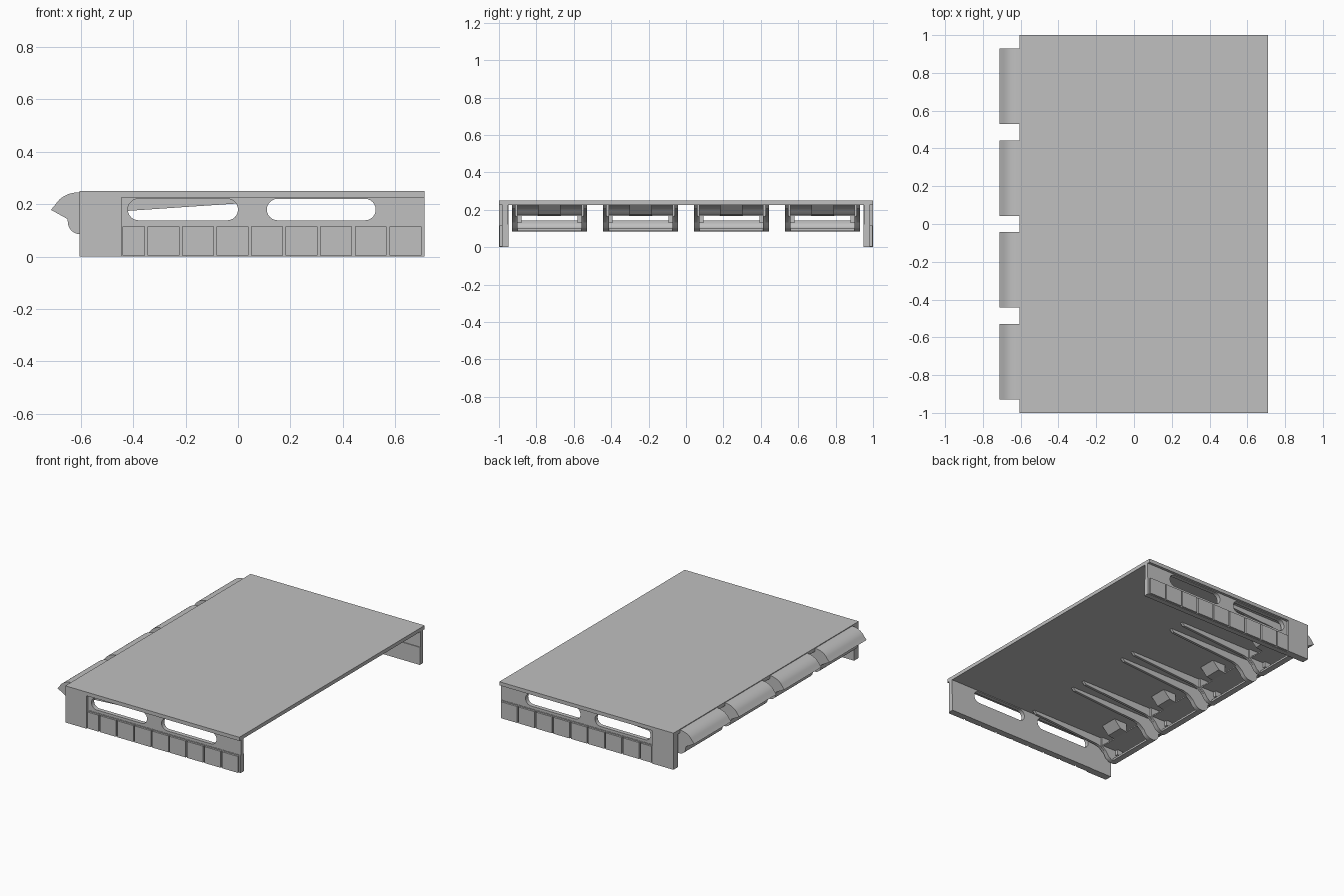
import bpy, math

if "Cube" in bpy.data.objects:
    bpy.data.objects.remove(bpy.data.objects["Cube"])

gray = bpy.data.materials.new("light_gray")
gray.diffuse_color = (0.53, 0.53, 0.53, 1)
gray.use_nodes = True
gray.node_tree.nodes["Principled BSDF"].inputs["Base Color"].default_value = gray.diffuse_color


def prism(name, loops, y0, y1):
    """Extrude x-z loops (outline first, then holes) from y0 to y1."""
    cu = bpy.data.curves.new(name, 'CURVE')
    cu.dimensions = '2D'
    cu.fill_mode = 'BOTH'
    cu.extrude = abs(y1 - y0) / 2
    for loop in loops:
        sp = cu.splines.new('POLY')
        sp.points.add(len(loop) - 1)
        for p, (x, z) in zip(sp.points, loop):
            p.co = (x, z, 0, 1)
        sp.use_cyclic_u = True
        sp.use_smooth = False
    ob = bpy.data.objects.new(name, cu)
    ob.rotation_euler.x = math.pi / 2
    ob.location.y = (y0 + y1) / 2
    bpy.context.collection.objects.link(ob)
    bpy.ops.object.select_all(action='DESELECT')
    ob.select_set(True)
    bpy.context.view_layer.objects.active = ob
    bpy.ops.object.convert(target='MESH')
    ob = bpy.context.object
    ob.data.materials.clear()
    ob.data.materials.append(gray)
    bpy.ops.object.shade_smooth_by_angle(angle=math.radians(30))
    return ob


def rect(x0, x1, z0, z1):
    return [(x0, z0), (x1, z0), (x1, z1), (x0, z1)]


def arc(cx, cz, rx, rz, a0, a1, n=8):
    return [(cx + rx * math.cos(math.radians(a0 + (a1 - a0) * i / n)),
             cz + rz * math.sin(math.radians(a0 + (a1 - a0) * i / n))) for i in range(n + 1)]


def slot(x0, x1, z0, z1):
    r, cz = (z1 - z0) / 2, (z0 + z1) / 2
    return arc(x1 - r, cz, r, r, -90, 90, 12) + arc(x0 + r, cz, r, r, 90, 270, 12)


L, R, TOP, DECK = -0.605, 0.71, 0.25, 0.225
BLOCK = -0.445

# Deck of three flush panels
for i in range(3):
    prism("deck_panel", [rect(L, R, DECK, TOP)], -1 + i * 2 / 3, -1 + (i + 1) * 2 / 3)

# Side walls
for s in (-1, 1):
    prism("wall_end_block", [rect(L, BLOCK, 0, DECK)], s * 0.95, s)
    prism("wall_slotted_web", [rect(BLOCK, R, 0.12, DECK),
          slot(-0.42, 0.0, 0.138, 0.22), slot(0.11, 0.525, 0.138, 0.22)], s * 0.953, s * 0.982)
    prism("wall_lower_web", [rect(BLOCK, R, 0, 0.12)], s * 0.948, s * 0.985)
    prism("wall_top_rim", [rect(BLOCK, R, 0.235, TOP)], s * 0.982, s)
    # Row of raised tiles
    edges = [BLOCK] + [-0.35 + 0.1317 * i for i in range(9)]
    for a, b in zip(edges, edges[1:]):
        prism("wall_tile", [rect(a + 0.005, min(b, R) - 0.005, 0.003, 0.115)], s * 0.98, s * 0.998)

# Lip and hood profiles
lip_arc = arc(-0.602, 0.133, 0.047, 0.048, 180, 270)
hood_arc = arc(-0.605, 0.165, 0.1, 0.08, 90, 155)
hood_outer = hood_arc + [(-0.713, 0.178)]
hood_inner = [(-0.7, 0.172)] + arc(-0.605, 0.16, 0.085, 0.065, 155, 90)
end_outline = hood_outer + [(-0.65, 0.143)] + lip_arc + [
    (-0.57, 0.088), (-0.545, 0.105), (-0.525, 0.135), (-0.49, 0.165), (-0.49, DECK), (L, DECK)]
lip_outline = lip_arc + [(-0.58, 0.087), (-0.58, 0.1)] + \
    arc(-0.602, 0.133, 0.035, 0.034, 270, 180) + [(-0.637, 0.143), (-0.649, 0.143)]
rib = [(-0.5, DECK), (-0.53, 0.13), (-0.49, 0.162), (-0.45, 0.172), (0.04, 0.205), (0.06, DECK)]

# Four latch scoops along the left edge
for yc in (-0.73, -0.243, 0.243, 0.73):
    y0, y1 = yc - 0.2, yc + 0.2
    for a, d in ((y0, 1), (y1, -1)):
        prism("scoop_end", [end_outline], a, a + d * 0.03)
        prism("scoop_rib", [rib], a, a + d * 0.018)
    prism("scoop_hood", [hood_outer + hood_inner], y0 + 0.03, y1 - 0.03)
    prism("scoop_lip", [lip_outline], y0 + 0.03, y1 - 0.03)
    prism("scoop_shelf", [rect(-0.68, -0.5, 0.166, 0.174)], y0 + 0.03, y1 - 0.03)
    prism("scoop_cross_bar", [[(-0.5, DECK), (-0.5, 0.166), (-0.45, 0.174), (-0.4, DECK)]],
          yc - 0.06, yc + 0.06)
    for s in (-1, 1):
        prism("scoop_slot_stop", [rect(-0.645, -0.6, 0.13, 0.17)], yc + s * 0.15, yc + s * 0.17)
